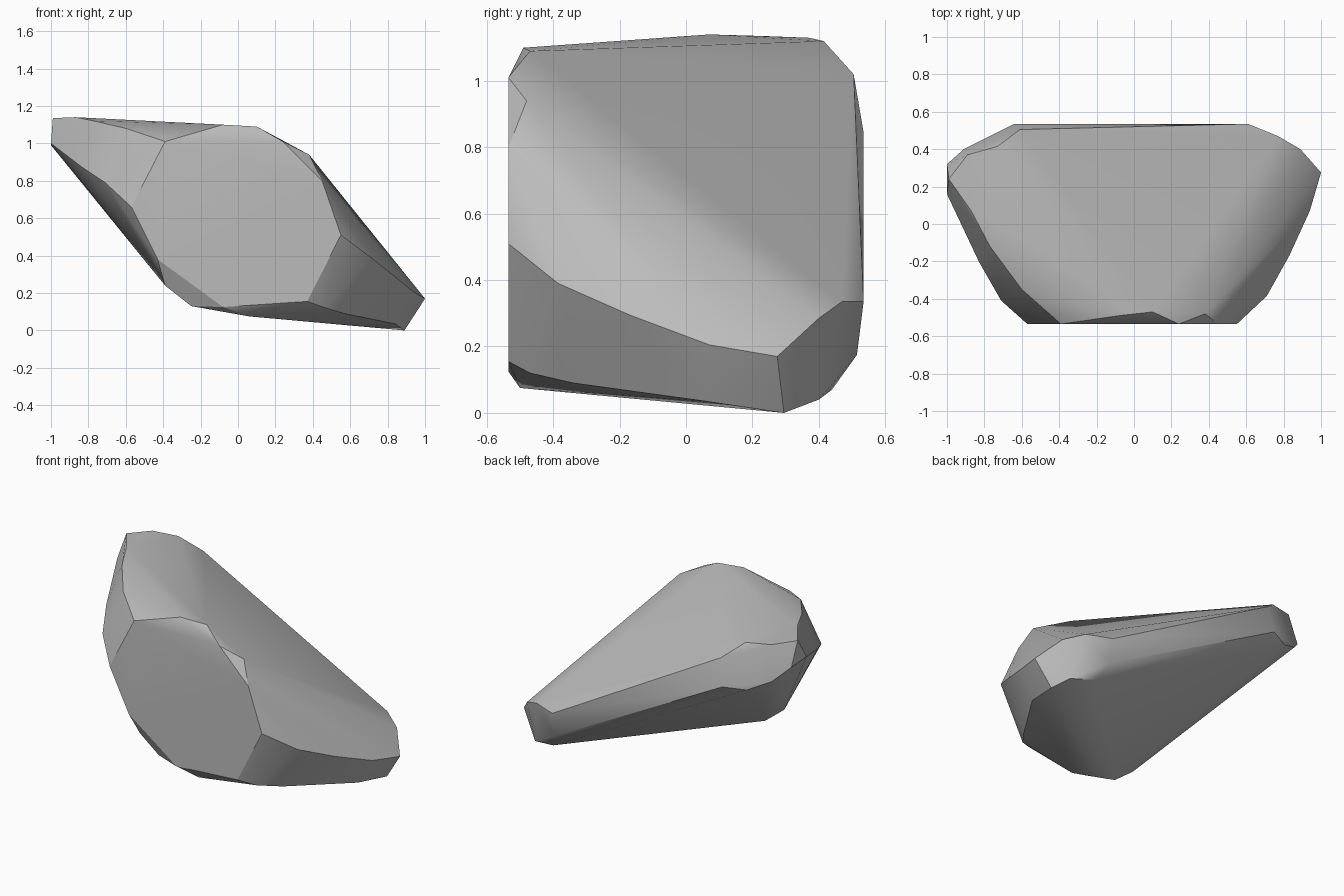
import bpy
import bmesh
import math

# Remove the default object
default_cube = bpy.data.objects.get("Cube")
if default_cube:
    bpy.data.objects.remove(default_cube, do_unlink=True)


def make_material(name, color):
    material = bpy.data.materials.new(name)
    material.use_nodes = True
    material.diffuse_color = color
    material.node_tree.nodes["Principled BSDF"].inputs["Base Color"].default_value = color
    return material


def convex_stone(name, rims, material):
    """Wrap the rim points of a stone in one faceted convex skin."""
    bm = bmesh.new()
    for rim in rims:
        for point in rim:
            bm.verts.new(point)
    hull = bmesh.ops.convex_hull(bm, input=bm.verts[:])
    loose = {v for v in hull["geom_interior"] + hull["geom_unused"]
             if isinstance(v, bmesh.types.BMVert)}
    bmesh.ops.delete(bm, geom=list(loose), context="VERTS")
    # Merge nearly flat triangles into clean facets
    bmesh.ops.dissolve_limit(bm, angle_limit=math.radians(1),
                             verts=bm.verts[:], edges=bm.edges[:])
    bmesh.ops.recalc_face_normals(bm, faces=bm.faces[:])
    mesh = bpy.data.meshes.new(name)
    bm.to_mesh(mesh)
    bm.free()
    mesh.materials.append(material)
    stone = bpy.data.objects.new(name, mesh)
    bpy.context.collection.objects.link(stone)
    return stone


# Flat front facet, given as x and z on one plane
front_y = -0.535
front_facet = [(x, front_y, z) for x, z in (
    (-.39, 1.01), (.24, 1.01), (.45, .8), (.55, .51), (.37, .155),
    (-.08, .125), (-.43, .38), (-.57, .66))]

# Upper rim from the left tip along the front to the right shoulder
upper_rim = [(-.99, .24, 1.135), (-.87, .07, 1.14), (-.77, -.12, 1.12),
             (-.6, -.35, 1.08), (-.08, -.49, 1.1), (.1, -.47, 1.09),
             (.38, -.48, .94)]

# Left edge running from the front facet up to the tip and round it
left_edge = [(-.71, -.41, .79), (-.83, -.2, .87), (-1, .16, 1),
             (-1, .32, .99), (-.91, .4, .9), (-.775, .468, .835)]

# Right edge falling to the low tip
right_edge = [(.71, -.385, .39), (.83, -.17, .295), (.94, .07, .205),
              (1, .275, .17), (.89, .4, .285), (.77, .47, .335)]

# Narrow back strip
back_strip = [(.61, .535, .335), (.61, .515, .175), (-.64, .535, .845),
              (-.61, .505, 1.02), (-.73, .415, 1.12), (-.89, .37, 1.13)]

# Underside rim
lower_rim = [(-.39, -.475, .24), (-.25, -.475, .13), (.06, -.5, .075),
             (.47, -.47, .12), (.57, -.34, .09), (.84, .06, .035),
             (.89, .295, 0), (.83, .4, .04), (.67, .44, .07)]

stone_grey = make_material("stone_grey", (.5, .5, .5, 1))
rock = convex_stone(
    "rock",
    [front_facet, upper_rim, left_edge, right_edge, back_strip, lower_rim],
    stone_grey)

# Soft shading across shallow facets, crisp at the rims
bpy.ops.object.select_all(action="DESELECT")
rock.select_set(True)
bpy.context.view_layer.objects.active = rock
bpy.ops.object.shade_smooth_by_angle(angle=math.radians(30))
